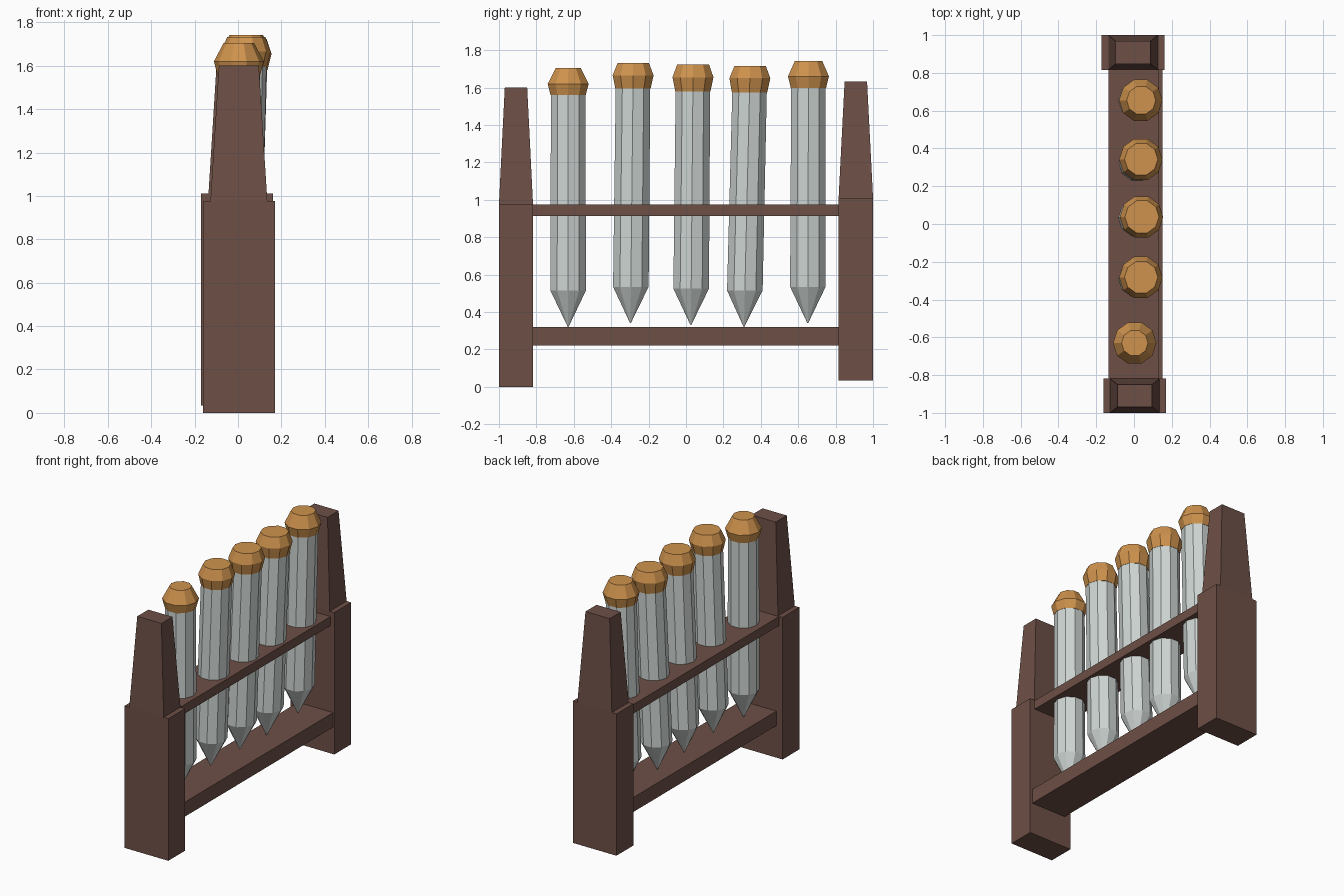
import bpy, bmesh
from math import cos, sin, tau
from mathutils import Vector

if "Cube" in bpy.data.objects:
    bpy.data.objects.remove(bpy.data.objects["Cube"])

SIDES = 10


def material(name, rgb):
    m = bpy.data.materials.new(name)
    m.diffuse_color = (*rgb, 1)
    m.use_nodes = True
    m.node_tree.nodes["Principled BSDF"].inputs["Base Color"].default_value = m.diffuse_color
    return m


WOOD = material("dark_wood", (0.155, 0.08, 0.062))
GLASS = material("glass", (0.62, 0.67, 0.65))
CORK = material("cork", (0.62, 0.29, 0.075))


def loft(name, rings, mat):
    """Skin a stack of rings with equal point counts and cap both ends."""
    bm = bmesh.new()
    loops = [[bm.verts.new(p) for p in ring] for ring in rings]
    n = len(loops[0])
    for a, b in zip(loops, loops[1:]):
        for i in range(n):
            j = (i + 1) % n
            bm.faces.new((a[i], a[j], b[j], b[i]))
    bm.faces.new(loops[0][::-1])
    bm.faces.new(loops[-1])
    bmesh.ops.remove_doubles(bm, verts=bm.verts, dist=1e-5)
    bmesh.ops.recalc_face_normals(bm, faces=bm.faces)
    me = bpy.data.meshes.new(name)
    bm.to_mesh(me)
    bm.free()
    me.materials.append(mat)
    ob = bpy.data.objects.new(name, me)
    bpy.context.collection.objects.link(ob)
    return ob


def rect(x0, x1, y0, y1, z):
    return [(x0, y0, z), (x1, y0, z), (x1, y1, z), (x0, y1, z)]


def circle(c, r):
    return [(c.x + r * cos(tau * i / SIDES), c.y + r * sin(tau * i / SIDES), c.z)
            for i in range(SIDES)]


# End posts: square block with a tapered top
for name, cx, cy, z0 in (("front", 0.004, -0.909, 0.0), ("back", -0.005, 0.908, 0.035)):
    z1 = 0.977 if name == "front" else 1.01
    z2 = z1 + 0.623
    hy = 1 - abs(cy)
    loft(name + "_post", [
        rect(cx - 0.166, cx + 0.166, cy - hy, cy + hy, z0),
        rect(cx - 0.166, cx + 0.166, cy - hy, cy + hy, z1),
        rect(cx - 0.131, cx + 0.131, cy - hy, cy + hy, z1),
        rect(cx - 0.092, cx + 0.092, cy - 0.06, cy + 0.06, z2)], WOOD)

# Shelves between the posts
for name, x0, x1, z0, z1 in (("upper_shelf", -0.135, 0.132, 0.913, 0.975),
                             ("lower_shelf", -0.115, 0.152, 0.22, 0.32)):
    loft(name, [rect(x0, x1, -0.825, 0.825, z) for z in (z0, z1)], WOOD)

# Stoppered tubes: tip x, tip y, top x, top y, tip z, cork z levels, cork top radius
TUBES = [
    (0.003, -0.63, 0.004, -0.63, 0.32, (1.56, 1.62, 1.705), 0.07),
    (0.0, -0.297, 0.038, -0.282, 0.34, (1.595, 1.665, 1.732), 0.088),
    (-0.005, 0.026, 0.042, 0.038, 0.33, (1.58, 1.655, 1.722), 0.09),
    (0.0, 0.31, 0.038, 0.343, 0.32, (1.573, 1.65, 1.716), 0.088),
    (0.0, 0.651, 0.038, 0.655, 0.34, (1.597, 1.66, 1.742), 0.077),
]
for k, (bx, by, tx, ty, bz, (c0, c1, c2), r_top) in enumerate(TUBES, 1):
    tip, top = Vector((bx, by, bz)), Vector((tx, ty, c2))

    def axis(z):
        return tip.lerp(top, (z - bz) / (c2 - bz))

    loft(f"tube_{k}", [circle(tip, 0.002), circle(axis(bz + 0.195), 0.1),
                       circle(axis(c0 + 0.01), 0.097)], GLASS)
    loft(f"cork_{k}", [circle(axis(c0), 0.099), circle(axis(c1), 0.115),
                       circle(axis(c2), r_top)], CORK)
